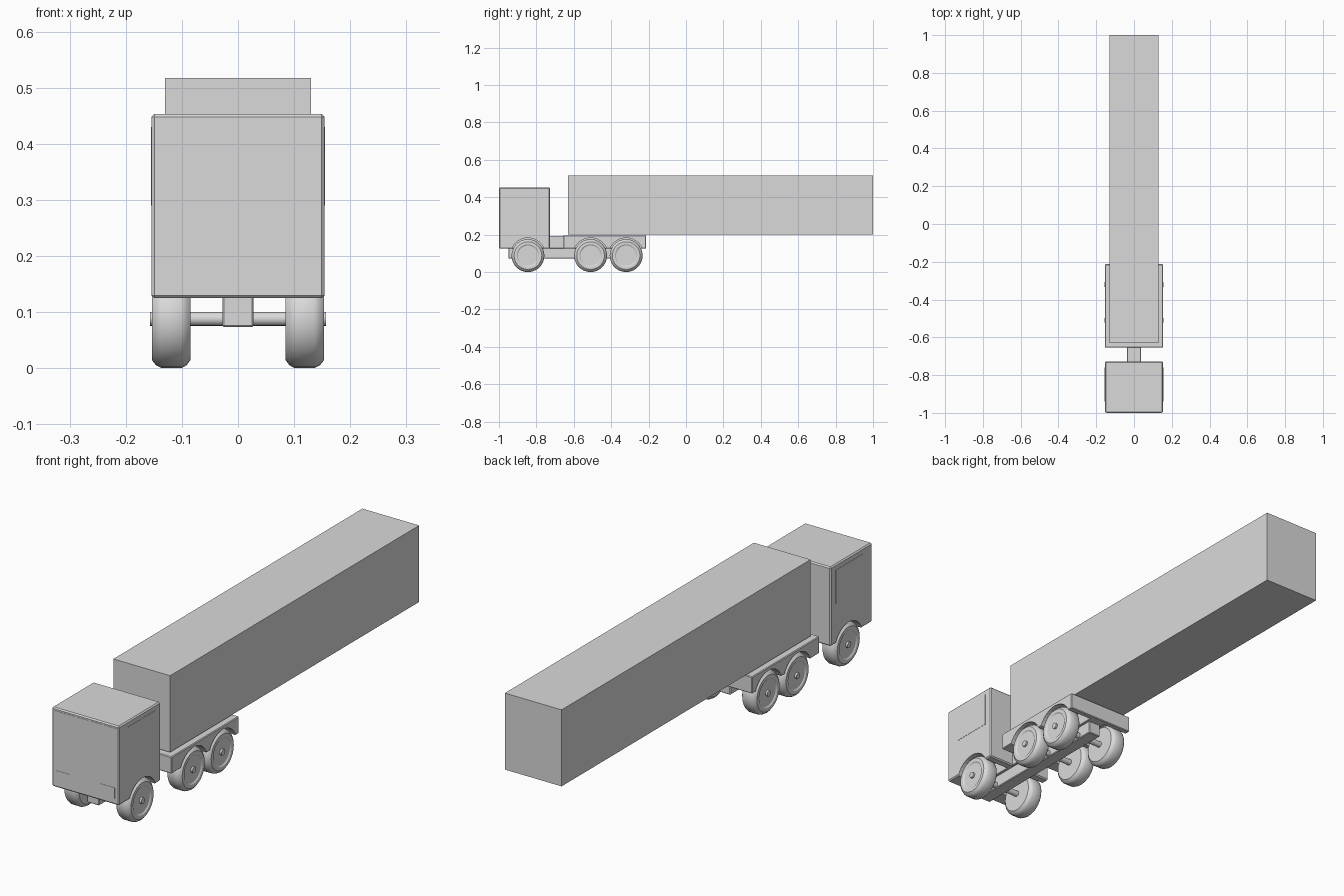
import bpy, bmesh, math
from mathutils import Matrix

if "Cube" in bpy.data.objects:
    bpy.data.objects.remove(bpy.data.objects["Cube"])

grey = bpy.data.materials.new("plain_grey")
grey.diffuse_color = (0.7, 0.7, 0.7, 1)
grey.use_nodes = True
grey.node_tree.nodes["Principled BSDF"].inputs["Base Color"].default_value = grey.diffuse_color

R = 0.088                      # wheel radius, also axle height
AXLES = [-0.845, -0.51, -0.32]


def finish(bm, name):
    bmesh.ops.recalc_face_normals(bm, faces=bm.faces)
    mesh = bpy.data.meshes.new(name)
    bm.to_mesh(mesh)
    bm.free()
    ob = bpy.data.objects.new(name, mesh)
    bpy.context.collection.objects.link(ob)
    mesh.materials.append(grey)
    return ob


def box(name, x, y, z, bevel=0):
    """Box from (min, max) pairs, with optional chamfered edges."""
    bm = bmesh.new()
    bmesh.ops.create_cube(bm, size=1)
    for v in bm.verts:
        for i, (lo, hi) in enumerate((x, y, z)):
            v.co[i] = hi if v.co[i] > 0 else lo
    if bevel:
        bmesh.ops.bevel(bm, geom=bm.edges[:], offset=bevel, segments=1, affect='EDGES')
    return finish(bm, name)


def rod(name, y, radius, half, segments):
    """Cylinder lying along x at axle height."""
    bm = bmesh.new()
    bmesh.ops.create_cone(bm, cap_ends=True, segments=segments, radius1=radius, radius2=radius,
                          depth=2 * half,
                          matrix=Matrix.Translation((0, y, R)) @ Matrix.Rotation(math.pi / 2, 4, 'Y'))
    return finish(bm, name)


def activate(ob):
    bpy.ops.object.select_all(action='DESELECT')
    ob.select_set(True)
    bpy.context.view_layer.objects.active = ob


def smooth(ob):
    activate(ob)
    bpy.ops.object.shade_smooth_by_angle(angle=math.radians(32))


def cut_arch(ob, y):
    """Cut a round wheel arch through a body part."""
    cutter = rod("arch_cutter", y, 0.0945, 0.2, 32)
    cutter.hide_render = True
    mod = ob.modifiers.new("arch", 'BOOLEAN')
    mod.operation, mod.solver, mod.object = 'DIFFERENCE', 'EXACT', cutter
    activate(ob)
    bpy.ops.object.modifier_apply(modifier=mod.name)
    bpy.data.objects.remove(cutter)


def wheel(name, y, side):
    """Lathed tyre with rounded shoulders and a dished rim."""
    profile = [(0.085, 0), (0.085, 0.074), (0.092, 0.083), (0.101, R), (0.136, R),
               (0.146, 0.083), (0.153, 0.074), (0.153, 0.060), (0.149, 0.054), (0.149, 0)]
    bm = bmesh.new()
    vs = [bm.verts.new((side * x, y, R + r)) for x, r in profile]
    es = [bm.edges.new(p) for p in zip(vs, vs[1:])]
    bmesh.ops.spin(bm, geom=vs + es, cent=(0, y, R), axis=(1, 0, 0),
                   angle=2 * math.pi, steps=28)
    bmesh.ops.remove_doubles(bm, verts=bm.verts, dist=1e-5)
    smooth(finish(bm, name))


# Cab and rear deck with wheel arches
cab = box("cab", (-0.154, 0.154), (-0.999, -0.727), (0.125, 0.453), 0.005)
cut_arch(cab, AXLES[0])
deck = box("rear_deck", (-0.154, 0.154), (-0.655, -0.213), (0.126, 0.196), 0.003)
for y in AXLES[1:]:
    cut_arch(deck, y)

# Chassis beams
box("lower_beam", (-0.028, 0.028), (-0.95, -0.25), (0.073, 0.128), 0.003)
box("upper_beam", (-0.037, 0.037), (-0.95, -0.22), (0.126, 0.194), 0.002)

# Cargo container
box("container", (-0.13, 0.13), (-0.63, 1.0), (0.2, 0.517))

# Axles and wheels
for i, y in enumerate(AXLES):
    smooth(rod(f"axle_{i + 1}", y, 0.0125, 0.157, 16))
    for side, label in ((1, "right"), (-1, "left")):
        wheel(f"wheel_{i + 1}_{label}", y, side)

# Windscreen halves, side windows and headlights as thin plates
for s, label in ((1, "right"), (-1, "left")):
    box("windscreen_" + label, sorted((0.001 * s, 0.145 * s)), (-1.0, -0.998), (0.29, 0.442))
    box("side_window_" + label, sorted((0.152 * s, 0.155 * s)), (-0.94, -0.76), (0.29, 0.43))
    box("headlight_" + label, sorted((0.07 * s, 0.135 * s)), (-1.0, -0.998), (0.15, 0.195))
